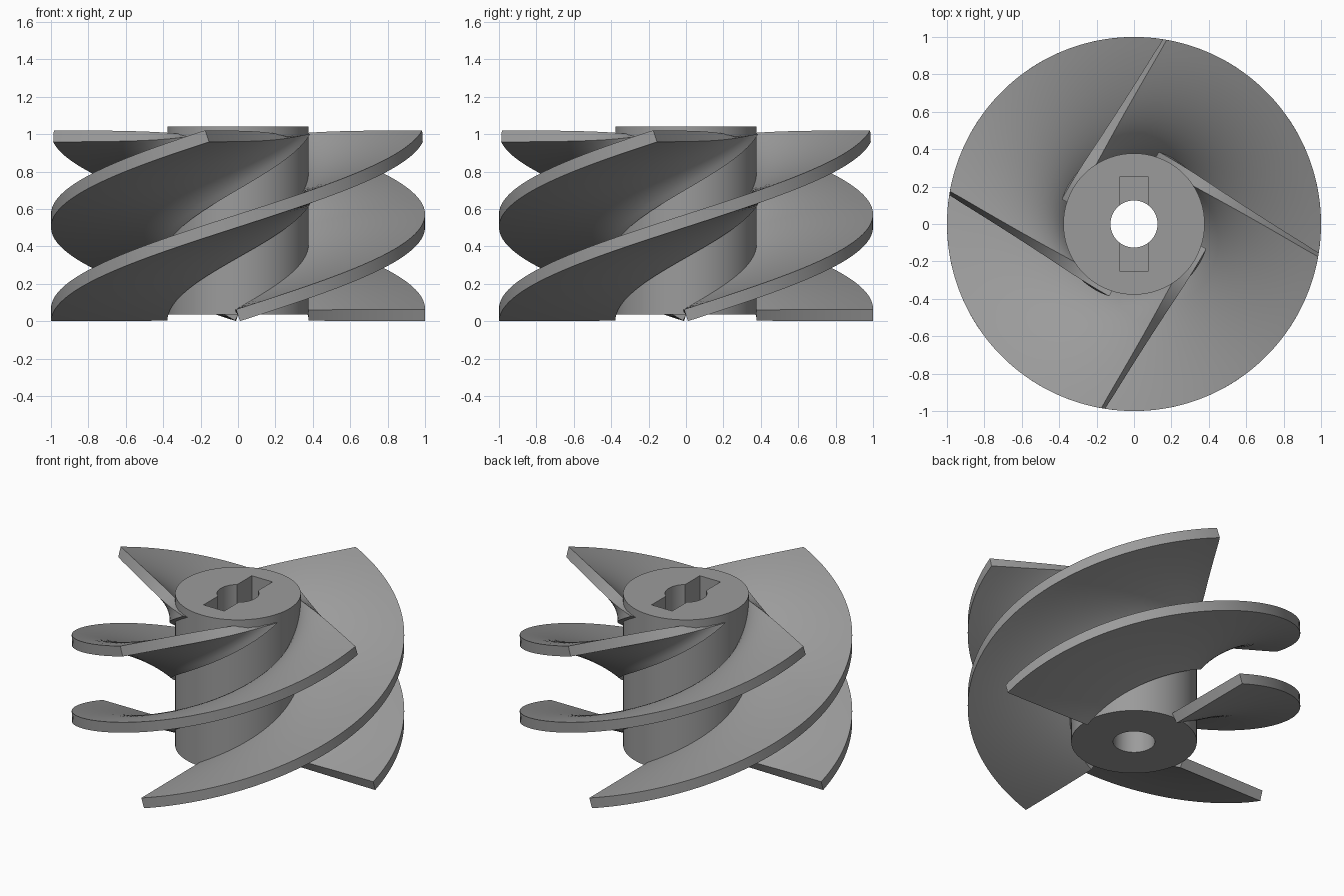
import bpy, bmesh, math
from mathutils import Vector

if "Cube" in bpy.data.objects:
    bpy.data.objects.remove(bpy.data.objects["Cube"])

R_HUB, R_OUT = 0.378, 1.0
HALF = 0.033                      # half blade thickness
Z0, Z1 = 0.032, 0.99              # blade mid-surface height range
SWEEP_IN, SWEEP_OUT = math.radians(252), math.radians(170.5)
NU, NV = 72, 14

grey = bpy.data.materials.new("plain_grey")
grey.diffuse_color = (0.33, 0.33, 0.33, 1)
grey.use_nodes = True
grey.node_tree.nodes["Principled BSDF"].inputs["Base Color"].default_value = grey.diffuse_color


def finish(obj):
    obj.data.materials.clear()
    obj.data.materials.append(grey)
    bpy.ops.object.select_all(action='DESELECT')
    obj.select_set(True)
    bpy.context.view_layer.objects.active = obj
    bpy.ops.object.shade_smooth_by_angle(angle=math.radians(30))


def cylinder(name, r, z0, z1, sides=96):
    bpy.ops.mesh.primitive_cylinder_add(vertices=sides, radius=r, depth=z1 - z0,
                                        location=(0, 0, (z0 + z1) / 2))
    bpy.context.object.name = name
    return bpy.context.object


def cut(target, cutter):
    mod = target.modifiers.new("cut", 'BOOLEAN')
    mod.operation, mod.solver, mod.object = 'DIFFERENCE', 'EXACT', cutter
    bpy.context.view_layer.objects.active = target
    bpy.ops.object.modifier_apply(modifier=mod.name)
    bpy.data.objects.remove(cutter)


# hub with a round through bore and a key slot sunk from the top
hub = cylinder("hub", 0.378, 0.035, 1.042)
cut(hub, cylinder("bore_cutter", 0.126, -0.5, 1.5, 64))
bpy.ops.mesh.primitive_cube_add(size=1, location=(0, 0, 0.99))
slot = bpy.context.object
slot.name = "slot_cutter"
slot.scale = (0.152, 0.506, 0.5)
bpy.context.view_layer.update()
cut(hub, slot)
finish(hub)


def on_surface(u, v):
    """Straight line from the inner helix to the faster-climbing outer helix."""
    z = Z0 + (Z1 - Z0) * u
    a, b = SWEEP_IN * u, SWEEP_OUT * u
    inner = Vector((R_HUB * math.cos(a), R_HUB * math.sin(a), z))
    outer = Vector((R_OUT * math.cos(b), R_OUT * math.sin(b), z))
    return inner.lerp(outer, v)


def normal(u, v):
    e = 1e-3
    du = on_surface(u + e, v) - on_surface(u - e, v)
    dv = on_surface(u, v + e) - on_surface(u, v - e)
    return dv.cross(du).normalized()


def blade_mesh():
    bm = bmesh.new()
    sheets = []
    for side in (1, -1):
        sheet = []
        for i in range(NU + 1):
            row = []
            for j in range(NV + 1):
                u, v = i / NU, j / NV
                p = on_surface(u, v) + normal(u, v) * HALF * side
                if j == NV:                      # keep the rim on a true cylinder
                    k = R_OUT / math.hypot(p.x, p.y)
                    p.x, p.y = p.x * k, p.y * k
                p.z = max(p.z, 0)
                row.append(bm.verts.new(p))
            sheet.append(row)
        sheets.append(sheet)
    top, low = sheets
    for s in sheets:
        for i in range(NU):
            for j in range(NV):
                bm.faces.new((s[i][j], s[i + 1][j], s[i + 1][j + 1], s[i][j + 1]))
    for j in (0, NV):                            # hub and rim edges
        for i in range(NU):
            bm.faces.new((top[i][j], top[i + 1][j], low[i + 1][j], low[i][j]))
    for i in (0, NU):                            # leading and trailing ends
        for j in range(NV):
            bm.faces.new((top[i][j], top[i][j + 1], low[i][j + 1], low[i][j]))
    bmesh.ops.recalc_face_normals(bm, faces=bm.faces)
    me = bpy.data.meshes.new("blade")
    bm.to_mesh(me)
    bm.free()
    return me


# four blades, a quarter turn apart
for n in range(4):
    blade = bpy.data.objects.new(f"blade_{n + 1}", blade_mesh())
    bpy.context.collection.objects.link(blade)
    blade.rotation_euler.z = n * math.pi / 2
    finish(blade)
